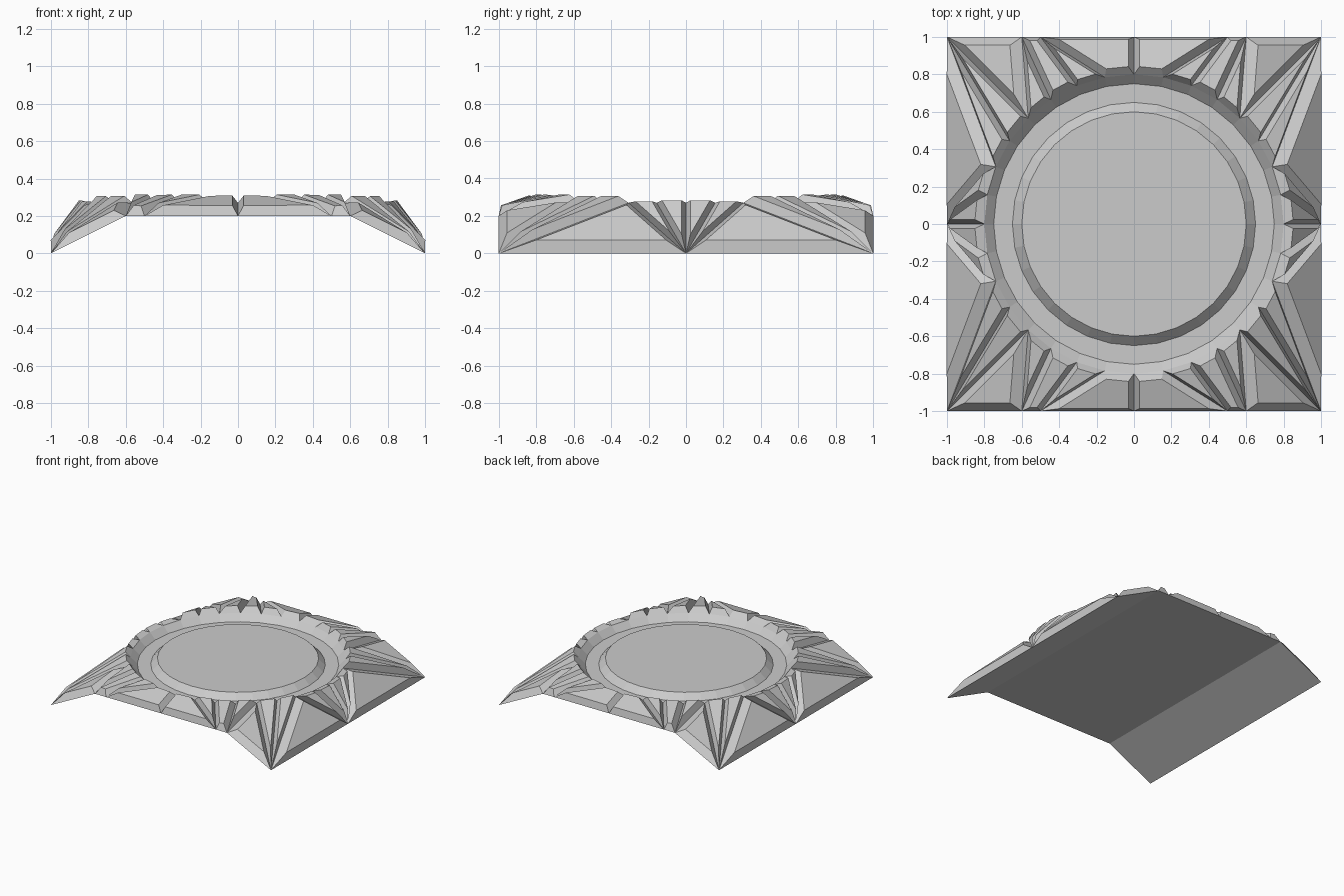
import bpy, bmesh, math

if "Cube" in bpy.data.objects:
    bpy.data.objects.remove(bpy.data.objects["Cube"])

SEG = 32


def ring_pt(i, r, z):
    a = 2 * math.pi * i / SEG
    return (r * math.cos(a), r * math.sin(a), z)


def finish(bm, name):
    me = bpy.data.meshes.new(name)
    bm.to_mesh(me)
    bm.free()
    ob = bpy.data.objects.new(name, me)
    bpy.context.collection.objects.link(ob)
    return ob


# --- chiselled rim: facets of one quadrant, mirrored four ways, each raised by an inset
edge_mid, edge_a, edge_b = (0, 1, .2), (.5, 1, .2), (.6, 1, .2)
corner, side_mid = (1, 1, 0), (1, 0, 0)
R = [ring_pt(i, .8, .27) for i in range(9)]          # crater lip, 0 to 90 degrees
facets = [                                           # (points, inset width)
    ([edge_mid, edge_a, R[7], R[8]], .03),
    ([edge_a, R[6], R[7]], .02),
    ([edge_a, edge_b, R[5], R[6]], .03),
    ([edge_b, R[4], R[5]], .025),
    ([edge_b, corner, R[4]], .05),
    ([corner, R[4], R[3]], .02),
    ([corner, R[3], R[2]], .02),
    ([corner, R[2], side_mid], .05),
    ([side_mid, R[2], R[1]], .02),
    ([side_mid, R[1], R[0]], .02),
]
bm = bmesh.new()
groups = {}
for sx in (1, -1):
    for sy in (1, -1):
        for pts, t in facets:
            f = bm.faces.new([bm.verts.new((sx * x, sy * y, z)) for x, y, z in pts])
            f.normal_update()
            if f.normal.z < 0:
                f.normal_flip()
            groups.setdefault(t, []).append(f)
for t, faces in groups.items():
    bmesh.ops.inset_individual(bm, faces=faces, thickness=t, depth=.05, use_even_offset=True)
bmesh.ops.remove_doubles(bm, verts=bm.verts, dist=1e-4)
finish(bm, "chiselled_rim")

# --- dish: crater wall, flat groove and raised central disc
bm = bmesh.new()
loops = [[bm.verts.new(ring_pt(i, r, z)) for i in range(SEG)]
         for r, z in ((.8, .27), (.75, .22), (.65, .22), (.6, .27))]
for a, b in zip(loops, loops[1:]):
    for i in range(SEG):
        j = (i + 1) % SEG
        bm.faces.new((a[i], a[j], b[j], b[i]))
bm.faces.new(loops[-1])
finish(bm, "dish")

# --- arched underside: flat middle with two sloping flanks
bm = bmesh.new()
prof = [(-1, 0), (-.6, .2), (.6, .2), (1, 0)]
rows = [[bm.verts.new((x, y, z)) for x, z in prof] for y in (-1, 1)]
for i in range(3):
    bm.faces.new((rows[0][i], rows[1][i], rows[1][i + 1], rows[0][i + 1]))
bm.normal_update()
for f in bm.faces:
    if f.normal.z > 0:
        f.normal_flip()
finish(bm, "underside")
